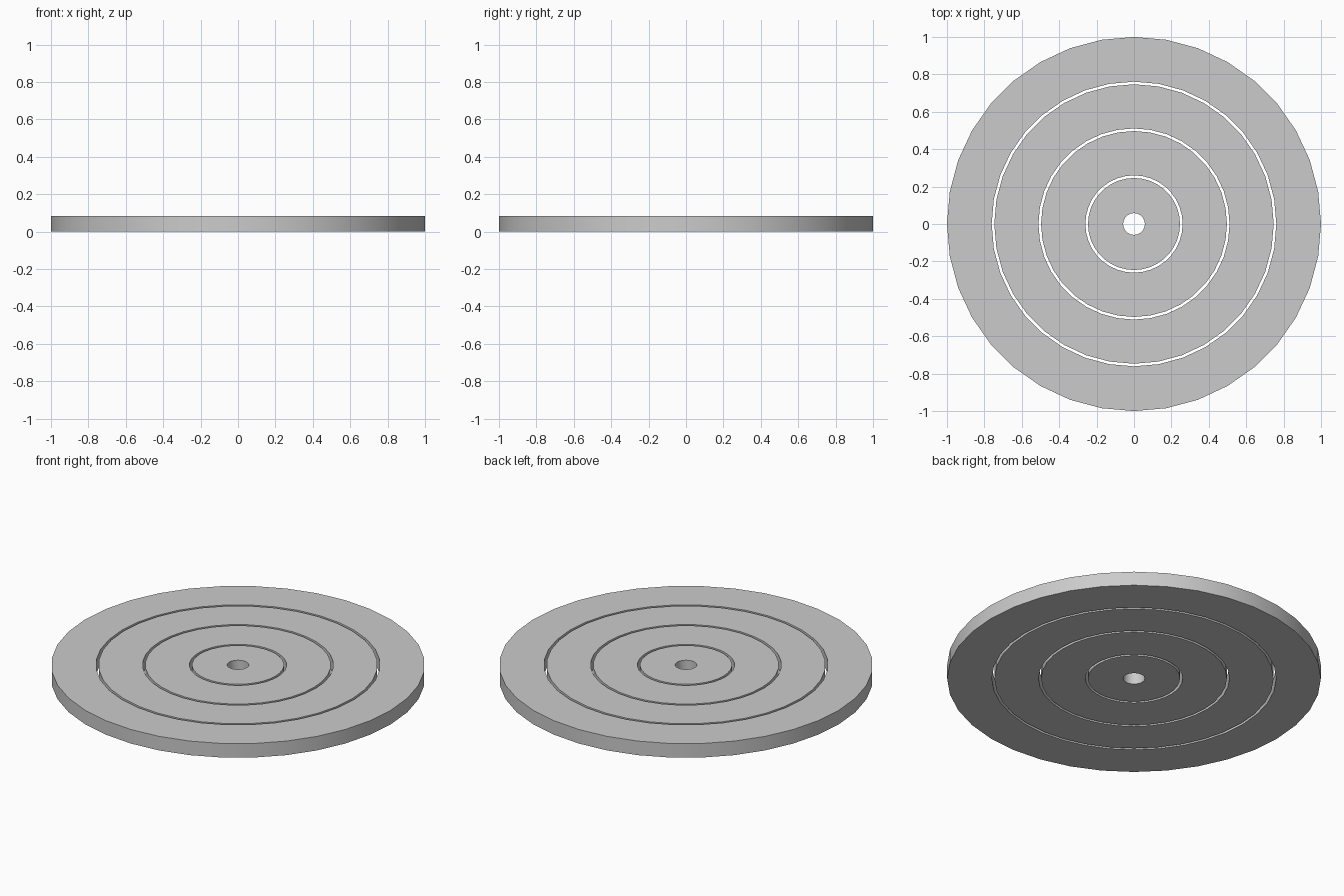
import bpy, bmesh
from math import cos, sin, tau, radians

if "Cube" in bpy.data.objects:
    bpy.data.objects.remove(bpy.data.objects["Cube"])

HEIGHT = 0.083
SIDES = 36


def ring(name, inner, outer):
    """Flat ring of rectangular section, spun around z."""
    bm = bmesh.new()
    section = [(inner, 0), (outer, 0), (outer, HEIGHT), (inner, HEIGHT)]
    loops = []
    for i in range(SIDES):
        a = tau * i / SIDES
        loops.append([bm.verts.new((r * cos(a), r * sin(a), z)) for r, z in section])
    for i in range(SIDES):
        p, q = loops[i], loops[(i + 1) % SIDES]
        for k in range(4):
            n = (k + 1) % 4
            bm.faces.new((p[k], q[k], q[n], p[n]))
    bmesh.ops.recalc_face_normals(bm, faces=bm.faces)
    mesh = bpy.data.meshes.new(name)
    bm.to_mesh(mesh)
    bm.free()
    obj = bpy.data.objects.new(name, mesh)
    bpy.context.collection.objects.link(obj)
    bpy.ops.object.select_all(action='DESELECT')
    obj.select_set(True)
    bpy.context.view_layer.objects.active = obj
    bpy.ops.object.shade_smooth_by_angle(angle=radians(30))


# Four concentric plates separated by narrow through gaps
ring("centre_plate", 0.058, 0.246)
ring("inner_ring", 0.26, 0.497)
ring("middle_ring", 0.511, 0.747)
ring("outer_ring", 0.761, 1.0)
